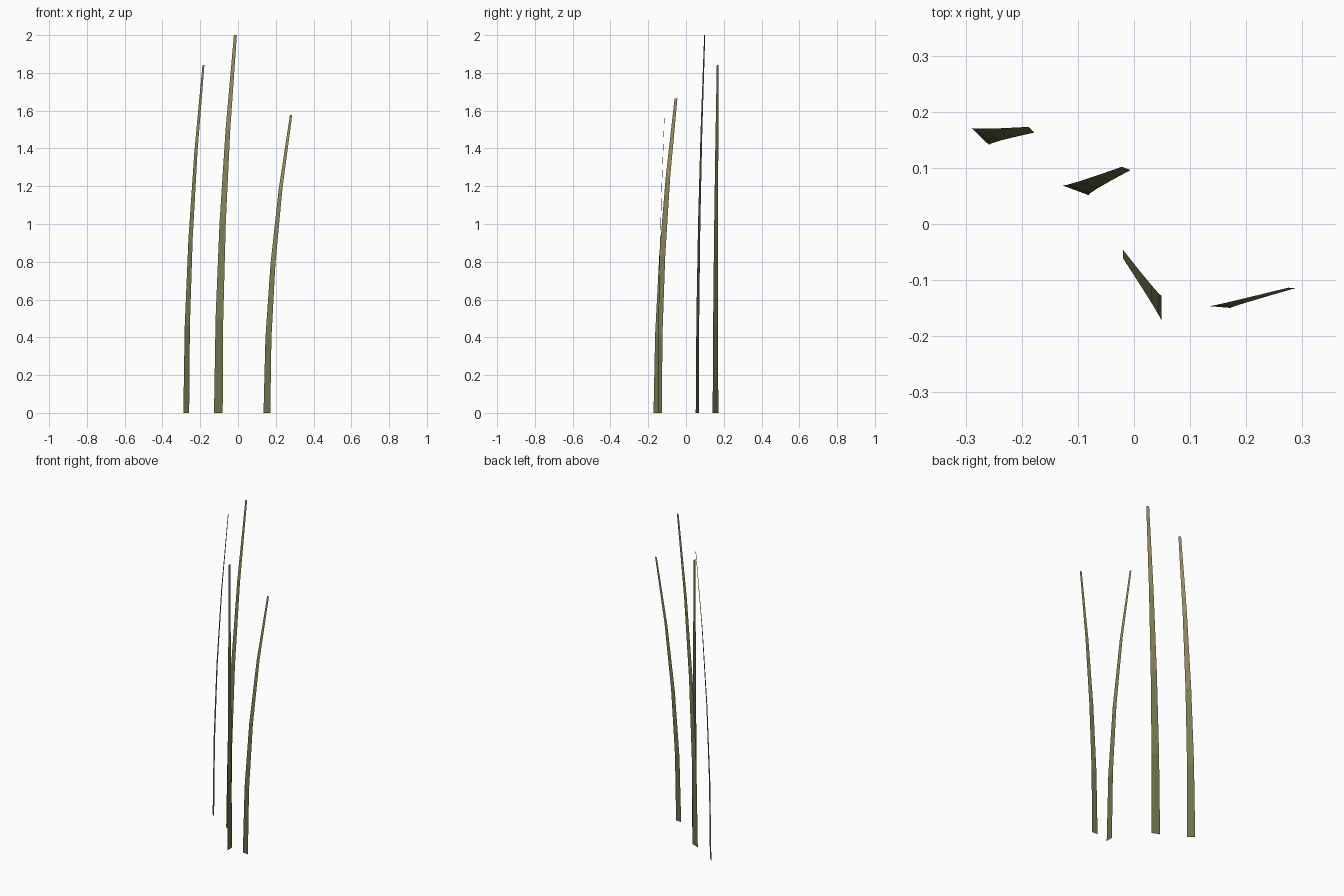
import bpy
from mathutils import Vector

if "Cube" in bpy.data.objects:
    bpy.data.objects.remove(bpy.data.objects["Cube"])

SEGMENTS = 4      # flat segments along each blade
TAPER = 0.66      # how much width is lost from base to tip
ROOT = Vector((0.14, 0.17, 0.07))   # greener at the ground
TIP = Vector((0.30, 0.26, 0.12))    # drier at the top

# one grass shade per segment, from root to tip
shades = []
for i in range(SEGMENTS):
    mat = bpy.data.materials.new(f"grass_shade_{i + 1}")
    mat.diffuse_color = (*ROOT.lerp(TIP, i / (SEGMENTS - 1)), 1.0)
    mat.use_nodes = True
    mat.node_tree.nodes["Principled BSDF"].inputs["Base Color"].default_value = mat.diffuse_color
    shades.append(mat)


def grass_blade(name, base, across, bend, height):
    """Flat tapering strip that leans over with a quadratic bend."""
    base, across, bend = Vector(base), Vector(across), Vector(bend)
    verts, faces = [], []
    for i in range(SEGMENTS + 1):
        t = i / SEGMENTS
        centre = base + bend * t * t
        half = across * 0.5 * (1 - TAPER * t ** 1.25)
        for p in (centre - half, centre + half):
            verts.append((p.x, p.y, height * t))
    for i in range(SEGMENTS):
        a = 2 * i
        faces.append((a, a + 1, a + 3, a + 2))
    mesh = bpy.data.meshes.new(name)
    mesh.from_pydata(verts, [], faces)
    for mat in shades:
        mesh.materials.append(mat)
    for i, face in enumerate(mesh.polygons):
        face.material_index = i
    obj = bpy.data.objects.new(name, mesh)
    bpy.context.collection.objects.link(obj)
    return obj


# four blades: base centre, width direction, lean of the tip, height
grass_blade("blade_left", (-0.274, 0.156), (0.031, -0.030), (0.091, 0.012), 1.842)
grass_blade("blade_tall", (-0.104, 0.060), (0.046, -0.017), (0.090, 0.039), 2.0)
grass_blade("blade_front", (0.049, -0.150), (0.000, 0.044), (-0.069, 0.097), 1.665)
grass_blade("blade_right", (0.153, -0.148), (0.036, -0.003), (0.128, 0.034), 1.577)
